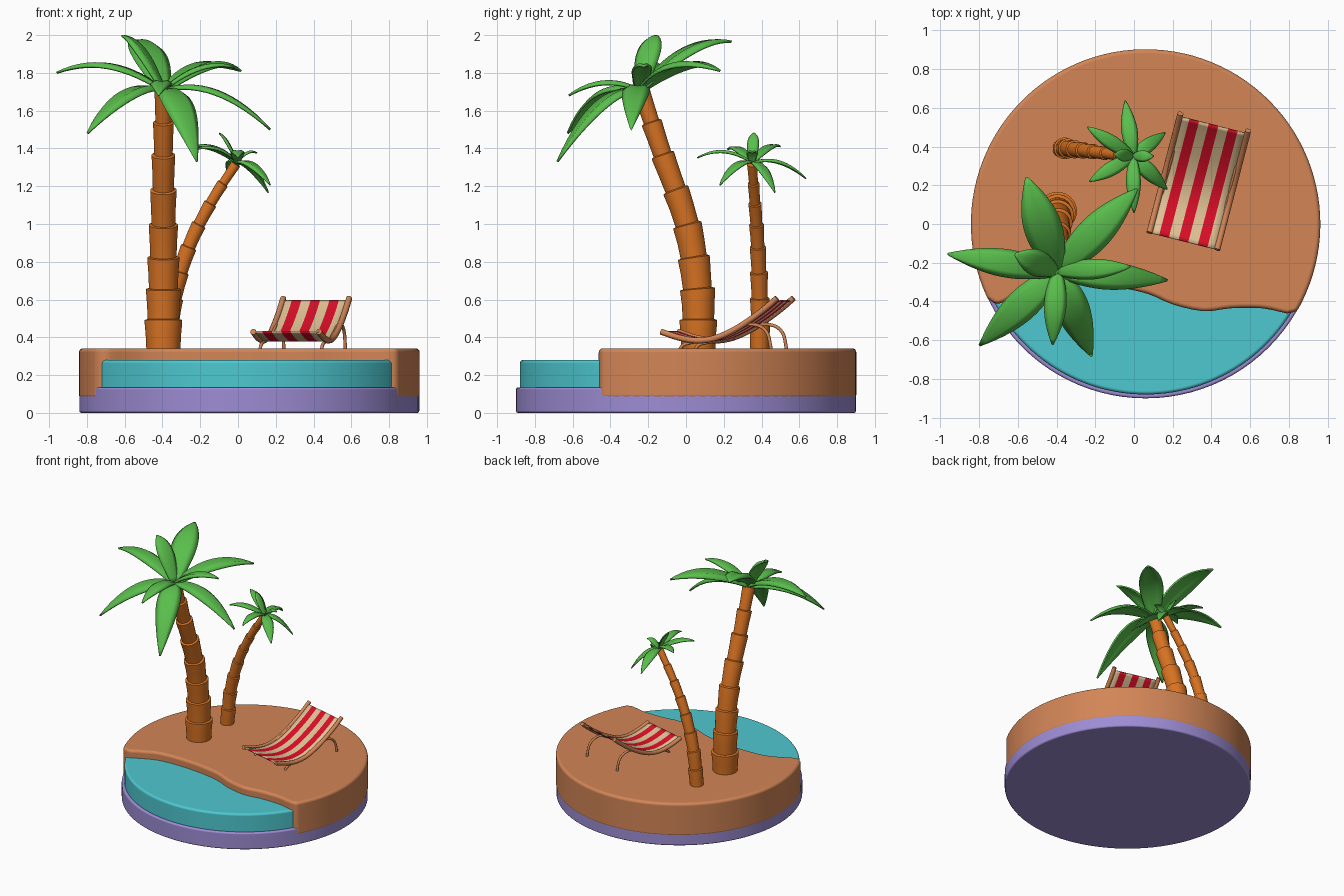
import bpy, bmesh, math
from mathutils import Vector as V

if "Cube" in bpy.data.objects:
    bpy.data.objects.remove(bpy.data.objects["Cube"])


def mat(name, r, g, b):
    lin = [((c / 255 + 0.055) / 1.055) ** 2.4 for c in (r, g, b)]
    m = bpy.data.materials.new(name)
    m.diffuse_color = (*lin, 1)
    m.use_nodes = True
    m.node_tree.nodes["Principled BSDF"].inputs["Base Color"].default_value = m.diffuse_color
    return m


SAND = mat("sand", 210, 133, 86)
BARK = mat("bark orange", 217, 115, 34)
LEAF = mat("leaf green", 90, 190, 76)
WATER = mat("water turquoise", 78, 200, 208)
STONE = mat("base purple", 157, 141, 212)
RED = mat("stripe red", 220, 14, 40)
CREAM = mat("stripe cream", 226, 196, 150)


def finish(name, bm, mats, sharp=None):
    bmesh.ops.recalc_face_normals(bm, faces=bm.faces)
    me = bpy.data.meshes.new(name)
    bm.to_mesh(me)
    bm.free()
    for m in mats:
        me.materials.append(m)
    for p in me.polygons:
        p.use_smooth = True
    if sharp:
        me.set_sharp_from_angle(angle=math.radians(sharp))
    ob = bpy.data.objects.new(name, me)
    bpy.context.collection.objects.link(ob)
    return ob


def spline(pts, t):
    """Catmull-Rom point at t in 0..1"""
    p = [V(q) for q in pts]
    p = [2 * p[0] - p[1]] + p + [2 * p[-1] - p[-2]]
    n = len(pts) - 1
    i = min(int(t * n), n - 1)
    f = t * n - i
    a, b, c, d = p[i:i + 4]
    return 0.5 * (2 * b + (c - a) * f + (2 * a - 5 * b + 4 * c - d) * f * f
                  + (3 * b - a - 3 * c + d) * f ** 3)


def sample(pts, n):
    return [spline(pts, i / n) for i in range(n + 1)]


def tube(bm, pts, radii, sides=10):
    rings, nrm = [], None
    for i, p in enumerate(pts):
        t = (pts[min(i + 1, len(pts) - 1)] - pts[max(i - 1, 0)]).normalized()
        nrm = t.orthogonal() if nrm is None else nrm - t * nrm.dot(t)
        nrm.normalize()
        b = t.cross(nrm)
        rings.append([bm.verts.new(p + radii[i] * (nrm * math.cos(a) + b * math.sin(a)))
                      for a in (2 * math.pi * k / sides for k in range(sides))])
    for r, q in zip(rings, rings[1:]):
        for k in range(sides):
            bm.faces.new((r[k], r[(k + 1) % sides], q[(k + 1) % sides], q[k]))
    bm.faces.new(rings[0])
    bm.faces.new(rings[-1])


# ---- base slab, water and sand: rounded plan outlines pulled up ----
CX = 0.06


def slab(name, outline, z0, z1, material, bevel):
    bm = bmesh.new()
    f = bm.faces.new([bm.verts.new((x, y, z0)) for x, y in outline])
    ext = bmesh.ops.extrude_face_region(bm, geom=[f])["geom"]
    for v in ext:
        if isinstance(v, bmesh.types.BMVert):
            v.co.z = z1
    ob = finish(name, bm, [material])
    m = ob.modifiers.new("round", "BEVEL")
    m.width, m.segments, m.harden_normals = bevel, 4, True
    m.limit_method, m.angle_limit = "ANGLE", math.radians(40)


def arc(r, a0, a1, n):
    return [(CX + r * math.cos(a0 + (a1 - a0) * i / n), r * math.sin(a0 + (a1 - a0) * i / n))
            for i in range(n + 1)]


slab("base_slab", arc(0.9, 0, 2 * math.pi, 96)[:-1], 0, 0.135, STONE, 0.012)
a = math.asin(0.25 / 0.88)
slab("water", arc(0.88, math.pi + a, 2 * math.pi - a, 60), 0.12, 0.28, WATER, 0.018)

shore = [(-0.755, -0.385, 0), (-0.7, -0.412, 0), (-0.6, -0.365, 0), (-0.48, -0.32, 0),
         (-0.3, -0.31, 0), (-0.1, -0.325, 0), (0.07, -0.36, 0), (0.2, -0.415, 0),
         (0.36, -0.45, 0), (0.5, -0.435, 0), (0.66, -0.435, 0), (0.79, -0.462, 0)]
ring = arc(0.902, math.radians(-30), math.radians(204.6), 72)
slab("sand", ring + [(p.x, p.y) for p in sample(shore, 33)], 0.075, 0.342, SAND, 0.022)


# ---- palms: stepped trunk and a crown of arched leaves ----
def trunk(name, path, r0, r1, segs):
    pts, rad = [], []
    for i in range(segs):
        r = r0 + (r1 - r0) * i / (segs - 1)
        for f, k in ((0.0, 0.93), (0.5, 0.97), (0.9, 1.03), (0.97, 1.03)):
            pts.append(spline(path, (i + f) / segs))
            rad.append(r * k)
    bm = bmesh.new()
    tube(bm, pts, rad, 20)
    finish(name, bm, [BARK], 35)


def leaf(bm, root, tip, lift, half, n=14):
    root, tip = V(root), V(tip)
    mid = (root + tip) / 2 + V((0, 0, 2 * lift))
    flat = V((tip.x - root.x, tip.y - root.y, 0)).normalized()
    side = V((-flat.y, flat.x, 0))
    rows = []
    for i in range(n + 1):
        t = i / n
        p = root * (1 - t) ** 2 + mid * 2 * t * (1 - t) + tip * t * t
        tan = ((mid - root) * (1 - t) + (tip - mid) * t).normalized()
        up = tan.cross(side)
        w = half * max(math.sin(math.pi * (0.1 + 0.9 * t)) ** 0.85 if t < 1 else 0, 0.03)
        rows.append([bm.verts.new(p + side * w * u + up * w * h) for u, h in
                     ((-1, -0.3), (-0.55, 0.0), (0, -0.1), (0.55, 0.0), (1, -0.3))])
    for r, q in zip(rows, rows[1:]):
        for k in range(4):
            bm.faces.new((r[k], r[k + 1], q[k + 1], q[k]))


def crown(name, root, leaves, thick):
    bm = bmesh.new()
    for x, y, z, lift, half in leaves:
        leaf(bm, root, (x, y, z), lift, half)
    ob = finish(name, bm, [LEAF])
    m = ob.modifiers.new("thickness", "SOLIDIFY")
    m.thickness, m.offset = thick, 0


trunk("large_trunk", [(-0.395, 0.065, 0.335), (-0.395, 0.06, 0.66), (-0.395, 0.005, 1.0),
                      (-0.395, -0.125, 1.37), (-0.395, -0.24, 1.71)], 0.098, 0.046, 8)
crown("large_crown", (-0.395, -0.245, 1.71), [
    (-0.555, 0.24, 1.965, 0.09, 0.095), (0.015, 0.18, 1.81, 0.09, 0.085),
    (0.17, -0.29, 1.5, 0.10, 0.07), (-0.22, -0.68, 1.33, 0.12, 0.085),
    (-0.795, -0.625, 1.48, 0.10, 0.08), (-0.96, -0.155, 1.80, 0.09, 0.07),
    (-0.615, -0.155, 1.995, 0.07, 0.065), (-0.02, -0.22, 1.83, 0.06, 0.05),
    (-0.42, -0.62, 1.68, 0.06, 0.055)], 0.012)

trunk("small_trunk", [(-0.37, 0.39, 0.335), (-0.34, 0.39, 0.61), (-0.26, 0.38, 0.88),
                      (-0.145, 0.365, 1.11), (-0.01, 0.35, 1.32)], 0.054, 0.026, 8)
crown("small_crown", (-0.005, 0.35, 1.325), [
    (-0.045, 0.635, 1.24, 0.05, 0.04), (0.16, 0.47, 1.165, 0.05, 0.035),
    (0.17, 0.18, 1.205, 0.05, 0.04), (0.0, 0.06, 1.35, 0.05, 0.036),
    (-0.23, 0.22, 1.395, 0.04, 0.036), (-0.24, 0.5, 1.41, 0.04, 0.036),
    (-0.1, 0.36, 1.48, 0.03, 0.03), (0.1, 0.35, 1.375, 0.03, 0.028)], 0.008)

# ---- deck chair: s runs foot to head, w across ----
AXIS = V((0.16, 0.615, 0)).normalized()
ACROSS = V((0.35, -0.088, 0)).normalized()
WIDE = 0.36


def seat(s, w, z):
    return V((0.08, -0.045, z)) + AXIS * s + ACROSS * w


profile = [(0, 0, 0.43), (0.1, 0, 0.398), (0.2, 0, 0.383), (0.3, 0, 0.397), (0.4, 0, 0.44),
           (0.49, 0, 0.495), (0.57, 0, 0.553), (0.635, 0, 0.608)]
rail = sample(profile, 28)
front_leg = [(0.3, 0, 0.395), (0.24, 0, 0.385), (0.17, 0, 0.374), (0.12, 0, 0.36), (0.1, 0, 0.335)]
rear_leg = [(0.29, 0, 0.39), (0.37, 0, 0.43), (0.45, 0, 0.465), (0.53, 0, 0.462),
            (0.58, 0, 0.42), (0.6, 0, 0.335)]

for label, pts, r, inset in (("chair_rails", rail, 0.016, 0),
                             ("front_legs", sample(front_leg, 14), 0.009, 0.012),
                             ("rear_legs", sample(rear_leg, 18), 0.009, 0.012)):
    bm = bmesh.new()
    for w in (inset, WIDE - inset):
        tube(bm, [seat(p.x, w, p.z) for p in pts], [r] * len(pts), 10)
    finish(label, bm, [SAND], 50)

# striped fabric slung between the rails
STRIPES = 7
bm = bmesh.new()
rows = [[bm.verts.new(seat(p.x, WIDE * k / STRIPES, p.z)) for k in range(STRIPES + 1)]
        for p in rail[:-1]]
for r, q in zip(rows, rows[1:]):
    for k in range(STRIPES):
        f = bm.faces.new((r[k], r[k + 1], q[k + 1], q[k]))
        f.material_index = k % 2
fabric = finish("chair_fabric", bm, [CREAM, RED])
m = fabric.modifiers.new("thickness", "SOLIDIFY")
m.thickness, m.offset = 0.009, 0
